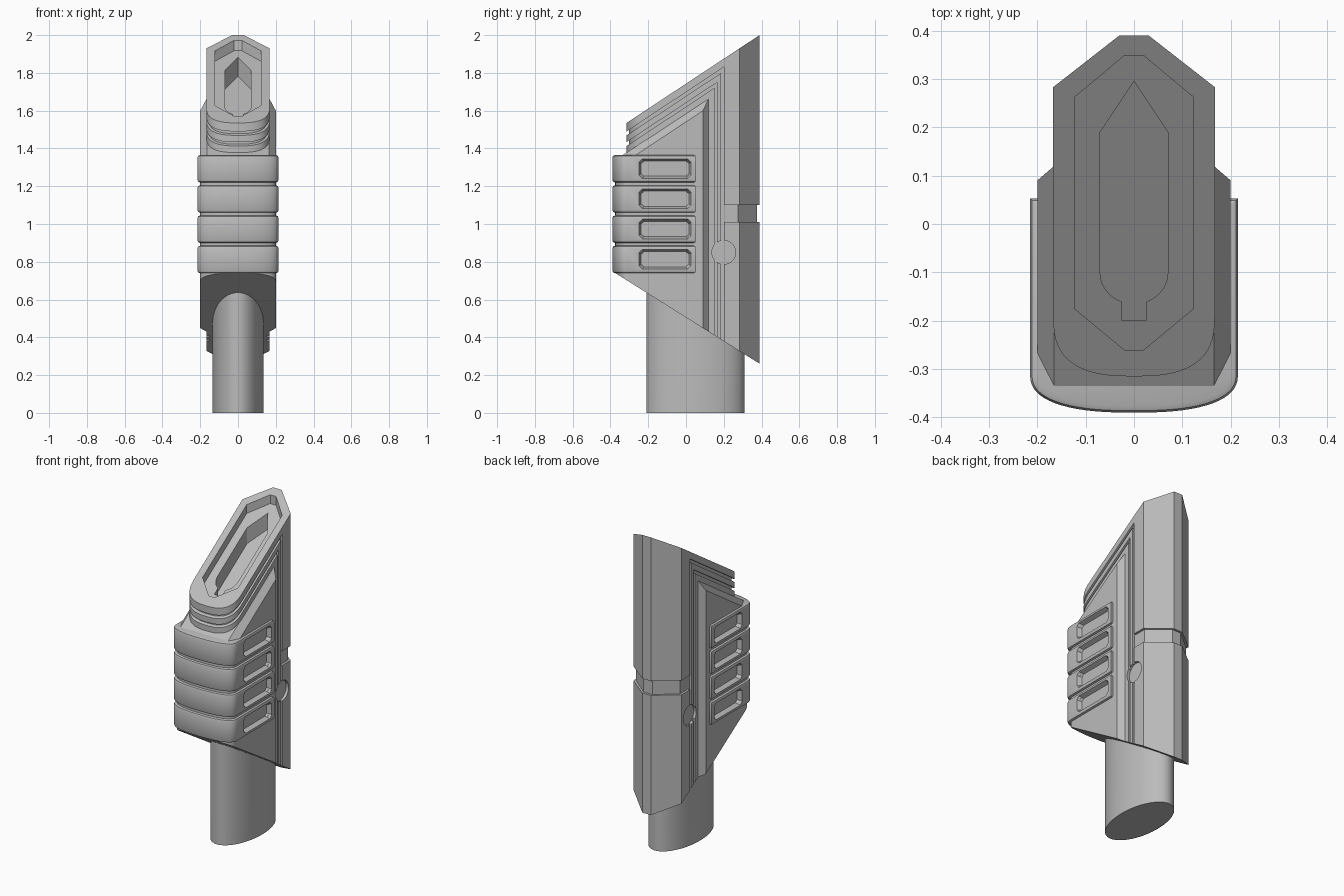
import bpy, bmesh, math
from mathutils import Vector

cube = bpy.data.objects.get("Cube")
if cube:
    bpy.data.objects.remove(cube)

grey = bpy.data.materials.new("plain_grey")
grey.use_nodes = True
grey.diffuse_color = (0.5, 0.5, 0.5, 1)
grey.node_tree.nodes["Principled BSDF"].inputs["Base Color"].default_value = (0.5, 0.5, 0.5, 1)

TOP_SLOPE, TOP_Z = 0.66, 1.743
LOW_SLOPE, LOW_Z = -0.628, 0.505
BODY_Z = 1.586


def prism(name, pts, lo, hi, axis="z", planes=(), bevel=0, taper=1):
    """Extrude a 2D outline along an axis, then trim it by planes (point, outward normal)."""
    place = (lambda p, h: (p[0], p[1], h)) if axis == "z" else (lambda p, h: (h, p[0], p[1]))
    mid = [sum(p[i] for p in pts) / len(pts) for i in (0, 1)]
    inner = [[mid[i] + (p[i] - mid[i]) * (1 if taper == 1 else taper[i]) for i in (0, 1)] for p in pts]
    bm = bmesh.new()
    a = [bm.verts.new(place(p, lo)) for p in inner]
    b = [bm.verts.new(place(p, hi)) for p in pts]
    caps = [bm.faces.new(a[::-1]), bm.faces.new(b)]
    for i in range(len(pts)):
        j = (i + 1) % len(pts)
        bm.faces.new((a[i], a[j], b[j], b[i]))
    bmesh.ops.recalc_face_normals(bm, faces=bm.faces)
    if bevel:
        rim = [e for f in caps for e in f.edges]
        bmesh.ops.bevel(bm, geom=rim, offset=bevel, segments=2, profile=0.5, affect="EDGES")
    for co, no in planes:
        geom = bm.verts[:] + bm.edges[:] + bm.faces[:]
        bmesh.ops.bisect_plane(bm, geom=geom, plane_co=co, plane_no=Vector(no).normalized(),
                               clear_outer=True)
        rim = [e for e in bm.edges if e.is_boundary]
        if rim:
            bmesh.ops.edgeloop_fill(bm, edges=rim)
    bmesh.ops.recalc_face_normals(bm, faces=bm.faces)
    mesh = bpy.data.meshes.new(name)
    bm.to_mesh(mesh)
    bm.free()
    mesh.materials.append(grey)
    obj = bpy.data.objects.new(name, mesh)
    bpy.context.collection.objects.link(obj)
    return obj


def select(obj):
    bpy.ops.object.select_all(action="DESELECT")
    obj.select_set(True)
    bpy.context.view_layer.objects.active = obj


def carve(obj, cutter):
    select(obj)
    mod = obj.modifiers.new("cut", "BOOLEAN")
    mod.operation, mod.solver, mod.object = "DIFFERENCE", "EXACT", cutter
    bpy.ops.object.modifier_apply(modifier=mod.name)


def discard(*objs):
    for o in objs:
        bpy.data.objects.remove(o)


def front_curve(hx, y_side, y_front, power, n=32):
    """Rounded front running from -x to +x."""
    out = []
    for i in range(n + 1):
        t = math.pi * (1 - i / n)
        c, s = math.cos(t), max(math.sin(t), 0)
        out.append((math.copysign(hx * abs(c) ** (2 / power), c),
                    y_side - (y_side - y_front) * s ** (2 / power)))
    return out


def mirrored(half):
    """Complete an outline from its +x half, listed front to back."""
    return half + [(-x, y) for x, y in reversed(half) if x > 0]


def core_outline(d=0.0):
    return front_curve(0.167 - d, -0.19, -0.315 + d, 2.7) + [
        (0.167 - d, 0.283 - d / 2), (0.03, 0.39 - d), (-0.03, 0.39 - d), (-0.167 + d, 0.283 - d / 2)]


def top_plane(drop=0, flip=1):
    return ((0, 0, TOP_Z - drop), (0, -TOP_SLOPE * flip, flip))


low_plane = ((0, 0, LOW_Z), (0, LOW_SLOPE, -1))

# Core with slanted ends
core = prism("core", core_outline(), 0, 2.3, planes=[top_plane(), low_plane])
heart = prism("heart", core_outline(0.014), -0.5, 3)


def groove(y_out, y_in, drop_out, drop_in):
    z = lambda y, d: TOP_Z + TOP_SLOPE * y - d
    return [(-0.5, z(-0.5, drop_out)), (y_out, z(y_out, drop_out)), (y_out, 0),
            (y_in, 0), (y_in, z(y_in, drop_in)), (-0.5, z(-0.5, drop_in))]


# Bent grooves around the sides and the notch across the back
notch = [(0.2, 1.01), (0.5, 1.01), (0.5, 1.10), (0.2, 1.10)]
for profile in (groove(0.2, 0.186, 0.045, 0.066), groove(0.164, 0.151, 0.102, 0.122), notch):
    ring = prism("ring", profile, -0.3, 0.3, "x")
    carve(ring, heart)
    carve(core, ring)
    discard(ring)
discard(heart)

# Stepped recess in the slanted top
tray = mirrored([(0.02, -0.26), (0.123, -0.175), (0.123, 0.262), (0.02, 0.348)])
arc = [(0.07 * math.cos(t), -0.1 - 0.065 * math.sin(t))
       for t in (1.2 - 1.2 * i / 10 for i in range(11))]
slot = mirrored([(0.025, -0.2)] + arc + [(0.07, 0.19), (0, 0.295)])
for outline, depth in ((tray, 0.055), (slot, 0.155)):
    cutter = prism("cutter", outline, 0.5, 2.5, planes=[top_plane(depth, -1)])
    carve(core, cutter)
    discard(cutter)

# Round side recesses
disc = [(0.2 + 0.063 * math.cos(i * math.pi / 20), 0.85 + 0.063 * math.sin(i * math.pi / 20))
        for i in range(40)]
for s in (-1, 1):
    cutter = prism("cutter", disc, s * 0.15, s * 0.3, "x")
    carve(core, cutter)
    discard(cutter)

# Wider grip body with bevelled upper and rear edges
body_outline = front_curve(0.2, -0.3, -0.375, 2.5) + [(0.2, 0.09), (0.165, 0.12), (-0.165, 0.12), (-0.2, 0.09)]
body = prism("grip_body", body_outline, 0, 2.2, planes=[
    ((0, 0, BODY_Z), (0, -TOP_SLOPE, 1)), low_plane,
    ((0.165, 0, BODY_Z), (1.3, -TOP_SLOPE, 1)), ((-0.165, 0, BODY_Z), (-1.3, -TOP_SLOPE, 1))])

# Four grip bands with sloped side windows
band_outline = front_curve(0.215, -0.31, -0.39, 2.5) + [(0.215, 0.053), (-0.215, 0.053)]
parts = [core, body]
for i in range(4):
    z = 0.74 + 0.16 * i
    band = prism(f"grip_band_{i + 1}", band_outline, z, z + 0.145, bevel=0.014)
    parts.append(band)
    y0, y1, z0, z1, c = -0.25, 0.028, z + 0.021, z + 0.126, 0.018
    window = [(y0 + c, z0), (y1 - c, z0), (y1, z0 + c), (y1, z1 - c),
              (y1 - c, z1), (y0 + c, z1), (y0, z1 - c), (y0, z0 + c)]
    for s in (-1, 1):
        cutter = prism("cutter", window, s * 0.187, s * 0.217, "x", taper=(0.91, 0.77))
        carve(band, cutter)
        carve(body, cutter)
        discard(cutter)

# Oval shaft
oval = [(0.135 * math.cos(i * math.pi / 32), 0.05 + 0.26 * math.sin(i * math.pi / 32)) for i in range(64)]
parts.append(prism("shaft", oval, 0, 0.8, planes=[((0, 0, LOW_Z + 0.05), (0, -LOW_SLOPE, 1))]))

for obj in parts:
    select(obj)
    bpy.ops.object.shade_smooth_by_angle(angle=math.radians(25))
